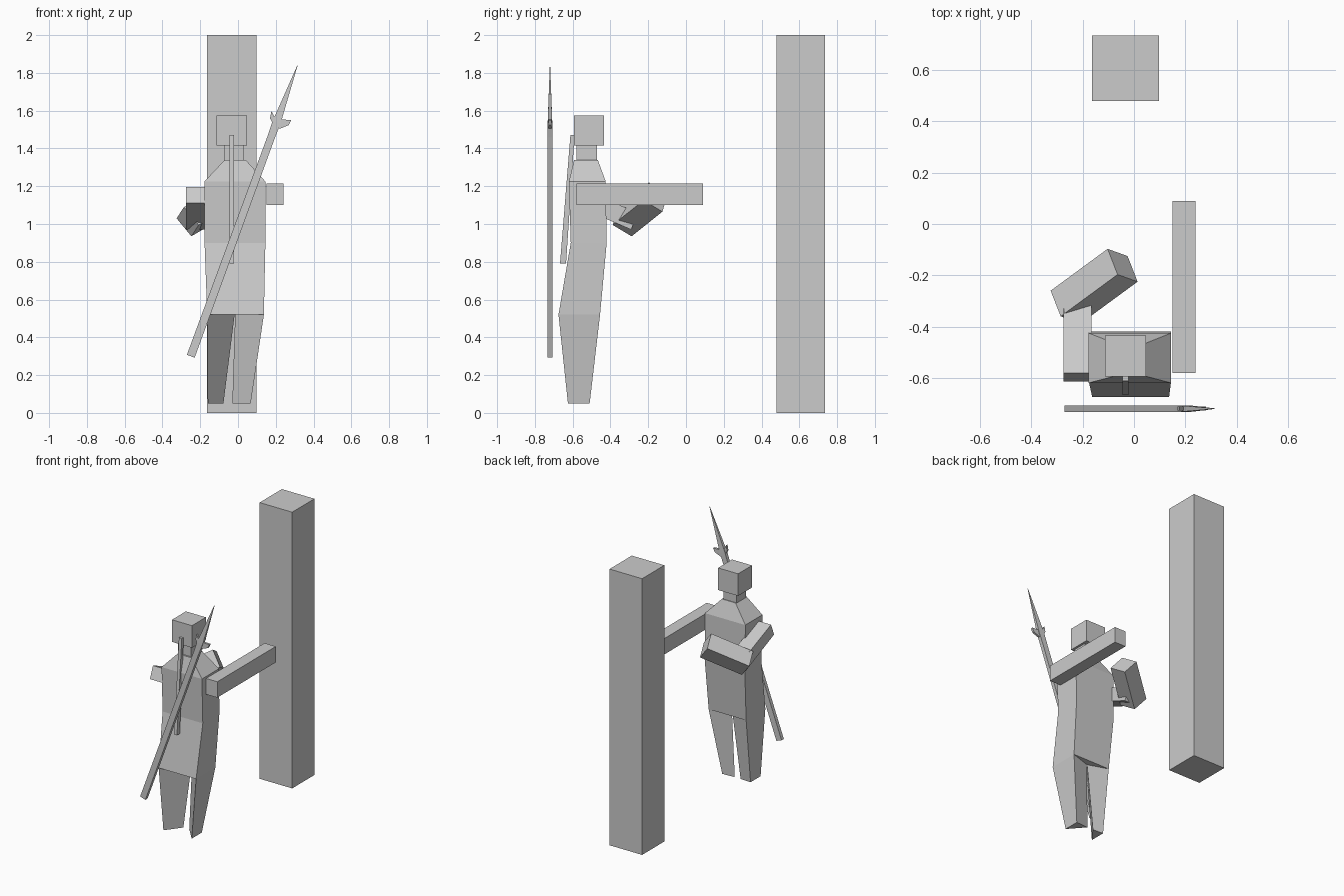
import bpy, bmesh
from mathutils import Vector

if "Cube" in bpy.data.objects:
    bpy.data.objects.remove(bpy.data.objects["Cube"])


def loft(name, rings):
    """Closed flat-faced solid through matching rings of points."""
    bm = bmesh.new()
    vr = [[bm.verts.new(p) for p in ring] for ring in rings]
    n = len(vr[0])
    for a, b in zip(vr, vr[1:]):
        for i in range(n):
            j = (i + 1) % n
            bm.faces.new((a[i], a[j], b[j], b[i]))
    bm.faces.new(vr[0][::-1])
    bm.faces.new(vr[-1])
    bmesh.ops.remove_doubles(bm, verts=bm.verts, dist=1e-5)
    bmesh.ops.recalc_face_normals(bm, faces=bm.faces)
    me = bpy.data.meshes.new(name)
    bm.to_mesh(me)
    bm.free()
    ob = bpy.data.objects.new(name, me)
    bpy.context.collection.objects.link(ob)
    return ob


def rect(x0, x1, y0, y1, z):
    return [(x0, y0, z), (x1, y0, z), (x1, y1, z), (x0, y1, z)]


def box(name, x0, x1, y0, y1, z0, z1):
    return loft(name, [rect(x0, x1, y0, y1, z) for z in (z0, z1)])


# Post, head, neck and outstretched arm
box("post", -.163, .098, .48, .735, 0, 2)
box("head", -.113, .047, -.594, -.435, 1.415, 1.575)
box("neck", -.073, .03, -.58, -.472, 1.33, 1.42)
box("straight_arm", .15, .24, -.58, .09, 1.10, 1.215)

# Torso with sloped shoulders
loft("torso", [
    rect(-.163, .137, -.675, -.455, .52),
    rect(-.177, .145, -.61, -.42, .90),
    rect(-.178, .145, -.62, -.425, 1.225),
    rect(-.07, .04, -.592, -.467, 1.34),
])

# Tapered three-sided legs: outer front, outer back, inner edge
for name, top_x, foot_x, inner_top, inner_foot in (
        ("left_leg", -.163, -.16, -.018, -.077),
        ("right_leg", .137, .067, -.015, -.03)):
    loft(name, [
        [(foot_x, -.625, .05), (foot_x, -.51, .05), (inner_foot, -.515, .05)],
        [(top_x, -.675, .52), (top_x, -.455, .52), (inner_top, -.505, .52)],
    ])

# Bent arm: upper part slopes down towards the back
profile = [(-.58, 1.195), (-.615, 1.11), (-.29, .97), (-.255, 1.06)]
loft("bent_upper_arm", [[(x, y, z) for y, z in profile] for x in (-.275, -.165)])

# Bent arm: forearm as a tilted box spanned by three edge vectors
corner = Vector((-.325, -.26, 1.03))
along, across, down = (Vector(v) for v in
                       ((.222, .163, .13), (.039, -.10, .06), (.078, -.028, -.095)))
loft("bent_forearm", [
    [p, p + across, p + across + down, p + down] for p in (corner, corner + along)])

# Thin strap on the front of the torso
loft("chest_strap", [rect(-.045, -.022, -.667, -.635, .79),
                     rect(-.045, -.022, -.612, -.59, 1.47)])

# Spear in its own frame: p across the shaft, d along it
base = Vector((-.25, -.72, .30))
d = Vector((.565, 0, 1.54)).normalized()
p = Vector((d.z, 0, -d.x))
Y = Vector((0, 1, 0))


def spear_ring(t, w, h):
    return [base + d * t + p * a * w + Y * b * h
            for a, b in ((-1, -1), (1, -1), (1, 1), (-1, 1))]


loft("spear_shaft", [spear_ring(0, .022, .013), spear_ring(1.24, .02, .013),
                     spear_ring(1.32, .022, .012), spear_ring(1.64, .001, .001)])

# Upswept barbs near the spear tip
barb = [(0, -.04), (.03, -.035), (.065, -.003), (.068, .027), (.02, .012),
        (-.02, .012), (-.046, .036), (-.04, -.003)]
loft("spear_barbs", [[base + d * (1.33 + b) + p * a + Y * y for a, b in barb]
                     for y in (-.008, .008)])
